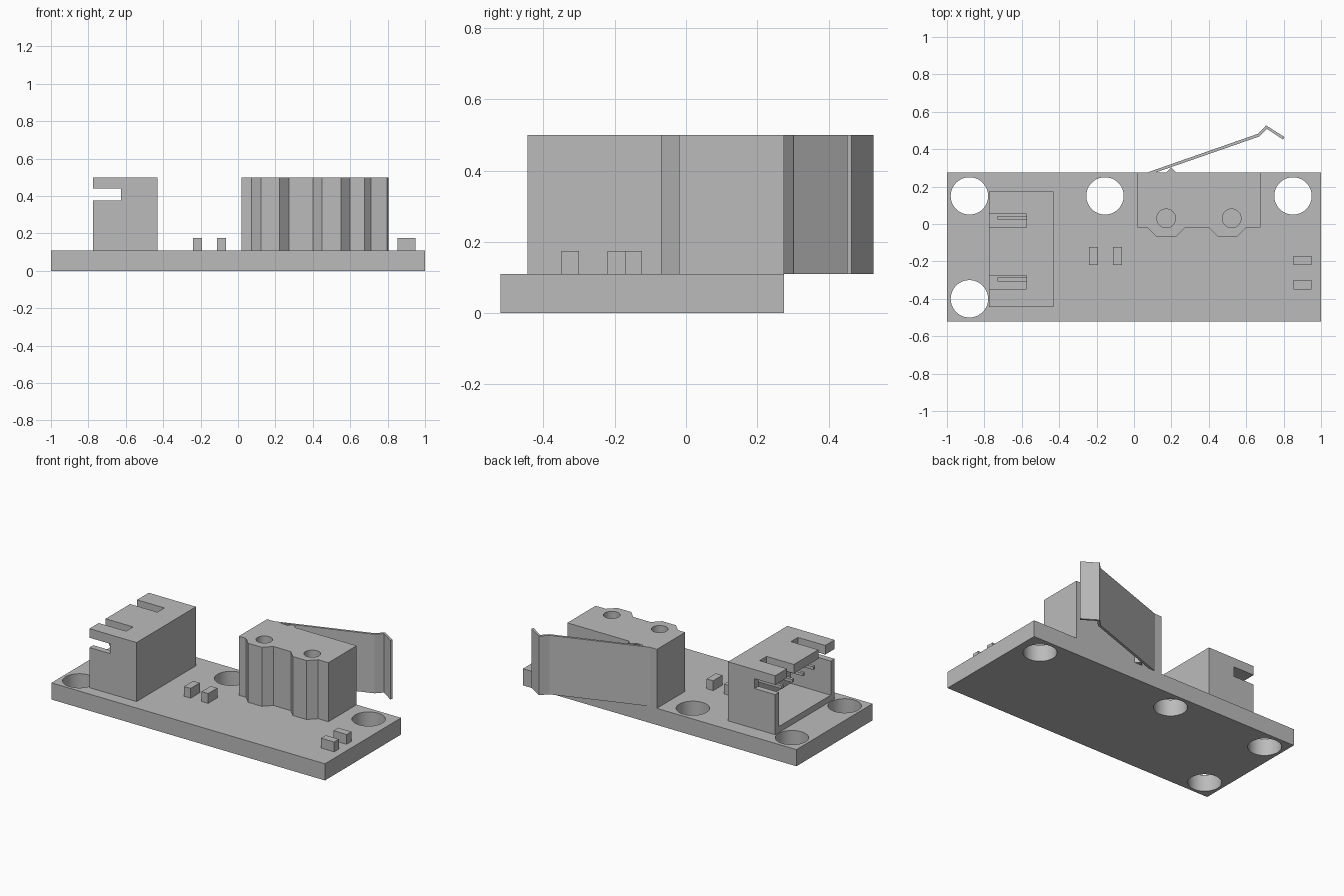
import bpy
import bmesh
import math

if "Cube" in bpy.data.objects:
    bpy.data.objects.remove(bpy.data.objects["Cube"], do_unlink=True)

grey = bpy.data.materials.new("plain grey")
grey.use_nodes = True
grey.diffuse_color = (0.5, 0.5, 0.5, 1)
grey.node_tree.nodes["Principled BSDF"].inputs["Base Color"].default_value = (0.5, 0.5, 0.5, 1)

BOARD_TOP, PART_TOP = 0.11, 0.5


def prism(name, outline, z0, z1):
    """Extrude an outline in plan between two heights."""
    bm = bmesh.new()
    face = bm.faces.new([bm.verts.new((x, y, z0)) for x, y in outline])
    up = bmesh.ops.extrude_face_region(bm, geom=[face])["geom"]
    bmesh.ops.translate(bm, vec=(0, 0, z1 - z0),
                        verts=[v for v in up if isinstance(v, bmesh.types.BMVert)])
    bmesh.ops.recalc_face_normals(bm, faces=bm.faces)
    mesh = bpy.data.meshes.new(name)
    bm.to_mesh(mesh)
    bm.free()
    mesh.materials.append(grey)
    obj = bpy.data.objects.new(name, mesh)
    bpy.context.collection.objects.link(obj)
    return obj


def box(name, x0, x1, y0, y1, z0, z1):
    return prism(name, [(x0, y0), (x1, y0), (x1, y1), (x0, y1)], z0, z1)


def cylinder(name, x, y, r, z0, z1, n=48):
    ring = [(x + r * math.cos(math.tau * i / n), y + r * math.sin(math.tau * i / n))
            for i in range(n)]
    return prism(name, ring, z0, z1)


def select(obj):
    bpy.ops.object.select_all(action="DESELECT")
    obj.select_set(True)
    bpy.context.view_layer.objects.active = obj


def cut(obj, cutters):
    """Subtract each cutter, then remove it."""
    for cutter in cutters:
        mod = obj.modifiers.new("cut", "BOOLEAN")
        mod.operation, mod.solver, mod.object = "DIFFERENCE", "EXACT", cutter
        select(obj)
        bpy.ops.object.modifier_apply(modifier=mod.name)
        bpy.data.objects.remove(cutter, do_unlink=True)


def smooth(obj):
    select(obj)
    bpy.ops.object.shade_smooth_by_angle(angle=math.radians(30))


# Circuit board with four mounting holes
board = box("circuit_board", -1, 1, -0.52, 0.275, 0, BOARD_TOP)
cut(board, [cylinder("hole_cutter", x, y, 0.1, -0.1, 0.3)
            for x, y in ((-0.88, 0.15), (-0.155, 0.15), (0.85, 0.15), (-0.88, -0.4))])
smooth(board)

# Connector housing, open to the side, with side notches and top slots
housing = box("connector_housing", -0.775, -0.43, -0.445, 0.175, BOARD_TOP, PART_TOP)
cut(housing, [
    box("cavity_cutter", -0.9, -0.48, -0.405, 0.135, 0.15, 0.44),
    box("notch_cutter", -0.9, -0.625, -0.6, 0.3, 0.375, 0.44),
    box("slot_cutter", -0.9, -0.575, -0.02, 0.053, 0.4, 0.6),
    box("slot_cutter", -0.9, -0.575, -0.348, -0.275, 0.4, 0.6),
])

# Connector pins
for i in range(4):
    y = 0.033 - 0.11 * i
    box(f"connector_pin_{i + 1}", -0.73, -0.47, y - 0.01, y + 0.01, 0.35, 0.37)

# Switch body: two chamfered bumps in front, plunger ridge behind
outline = [(0.02, -0.02)]
for c in (0.173, 0.5):
    outline += [(c - 0.1, -0.02), (c - 0.05, -0.07), (c + 0.05, -0.07), (c + 0.1, -0.02)]
outline += [(0.675, -0.02), (0.675, 0.275), (0.02, 0.275)]
switch = prism("switch_body", outline, BOARD_TOP, PART_TOP)
cut(switch, [cylinder("screw_hole_cutter", x, 0.03, 0.05, 0.12, 0.6) for x in (0.172, 0.522)])
smooth(switch)
prism("switch_plunger", [(0.17, 0.274), (0.228, 0.274), (0.199, 0.302)], BOARD_TOP, PART_TOP)

# Bent lever
prism("switch_lever",
      [(0.07, 0.275), (0.115, 0.275), (0.67, 0.468), (0.71, 0.509),
       (0.797, 0.452), (0.805, 0.465), (0.706, 0.527), (0.662, 0.482)],
      BOARD_TOP, PART_TOP)

# Small surface-mounted chips
for i, x in enumerate((-0.24, -0.112)):
    box(f"middle_chip_{i + 1}", x, x + 0.048, -0.22, -0.124, BOARD_TOP, 0.175)
for i, y in enumerate((-0.22, -0.35)):
    box(f"end_chip_{i + 1}", 0.852, 0.948, y, y + 0.05, BOARD_TOP, 0.175)
